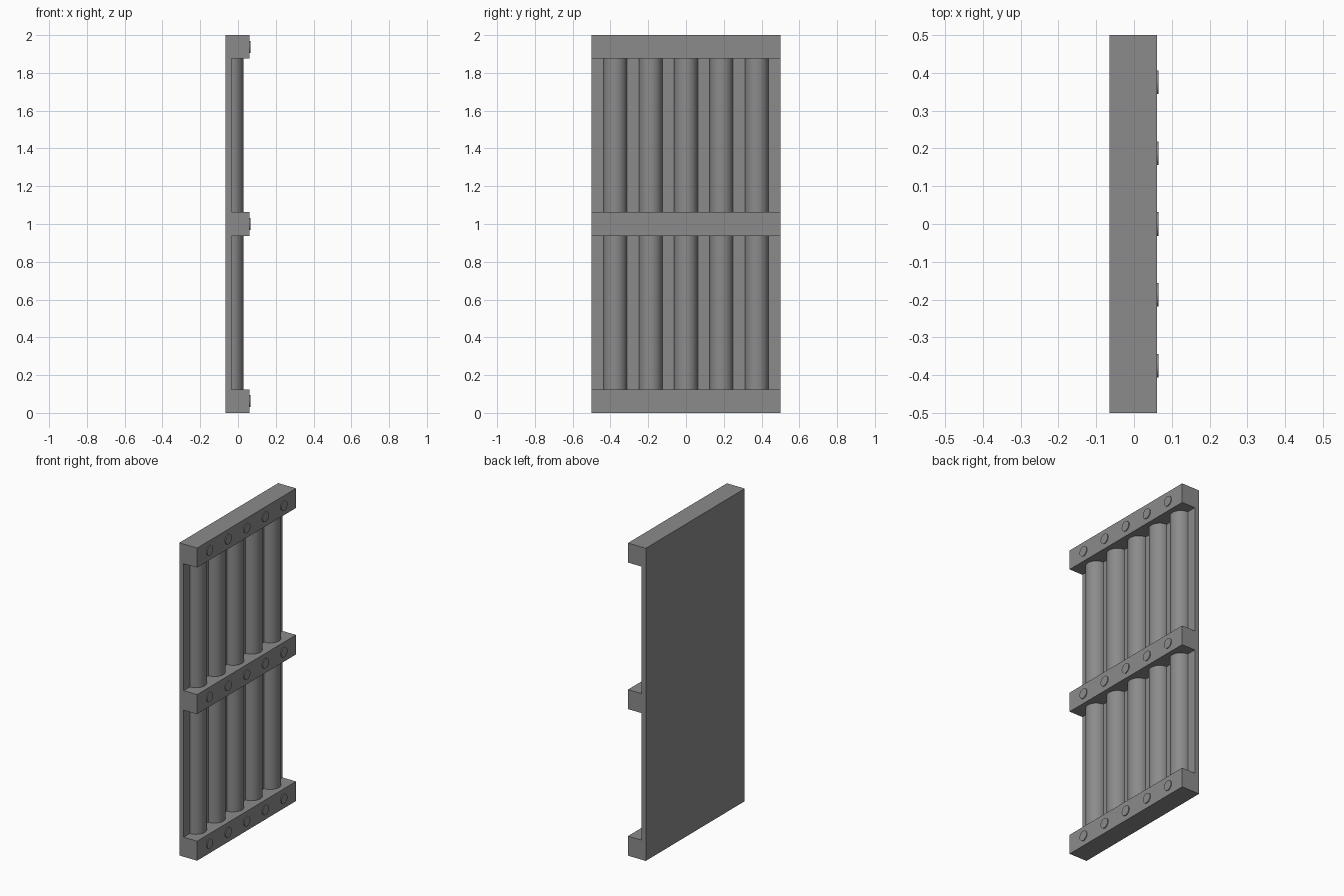
import bpy, bmesh, math
from mathutils import Vector

if "Cube" in bpy.data.objects:
    bpy.data.objects.remove(bpy.data.objects["Cube"])

BACK, PLATE, BAR, TIP = -0.0655, -0.0343, 0.0605, 0.0655
COLUMNS = [i * 0.1875 for i in range(-2, 3)]
BARS = [(0, 0.125), (0.9375, 1.0625), (1.875, 2)]

# Dark metal for every part
metal = bpy.data.materials.new("dark_metal")
metal.diffuse_color = (0.26, 0.26, 0.26, 1)
metal.use_nodes = True
metal.node_tree.nodes["Principled BSDF"].inputs["Base Color"].default_value = metal.diffuse_color


def extrude_profile(name, points, direction, smooth=False):
    """Close a planar profile and extrude it into a solid."""
    bm = bmesh.new()
    face = bm.faces.new([bm.verts.new(p) for p in points])
    ext = bmesh.ops.extrude_face_region(bm, geom=[face], use_keep_orig=True)
    moved = [g for g in ext["geom"] if isinstance(g, bmesh.types.BMVert)]
    bmesh.ops.translate(bm, verts=moved, vec=Vector(direction))
    bmesh.ops.recalc_face_normals(bm, faces=bm.faces)
    mesh = bpy.data.meshes.new(name)
    bm.to_mesh(mesh)
    bm.free()
    mesh.materials.append(metal)
    obj = bpy.data.objects.new(name, mesh)
    bpy.context.collection.objects.link(obj)
    if smooth:
        bpy.ops.object.select_all(action='DESELECT')
        obj.select_set(True)
        bpy.context.view_layer.objects.active = obj
        bpy.ops.object.shade_smooth_by_angle(angle=math.radians(30))
    return obj


# Back plate and three cross bars as one E-shaped section
section = [(BACK, 0), (BAR, 0), (BAR, 0.125), (PLATE, 0.125),
           (PLATE, 0.9375), (BAR, 0.9375), (BAR, 1.0625), (PLATE, 1.0625),
           (PLATE, 1.875), (BAR, 1.875), (BAR, 2), (BACK, 2)]
extrude_profile("panel_frame", [(x, -0.5, z) for x, z in section], (0, 1, 0))

# Half-round ribs between the bars
for (_, low), (high, _) in zip(BARS, BARS[1:]):
    for y in COLUMNS:
        arc = [math.pi * (i / 16 - 0.5) for i in range(17)]
        pts = [(PLATE + 0.0625 * math.cos(a), y + 0.0625 * math.sin(a), low) for a in arc]
        extrude_profile("half_round_rib", pts, (0, 0, high - low), True)

# Round rivets on the bar faces
for low, high in BARS:
    for y in COLUMNS:
        ring = [2 * math.pi * i / 32 for i in range(32)]
        pts = [(BAR, y + 0.03125 * math.cos(a), (low + high) / 2 + 0.03125 * math.sin(a))
               for a in ring]
        extrude_profile("rivet", pts, (TIP - BAR, 0, 0), True)
